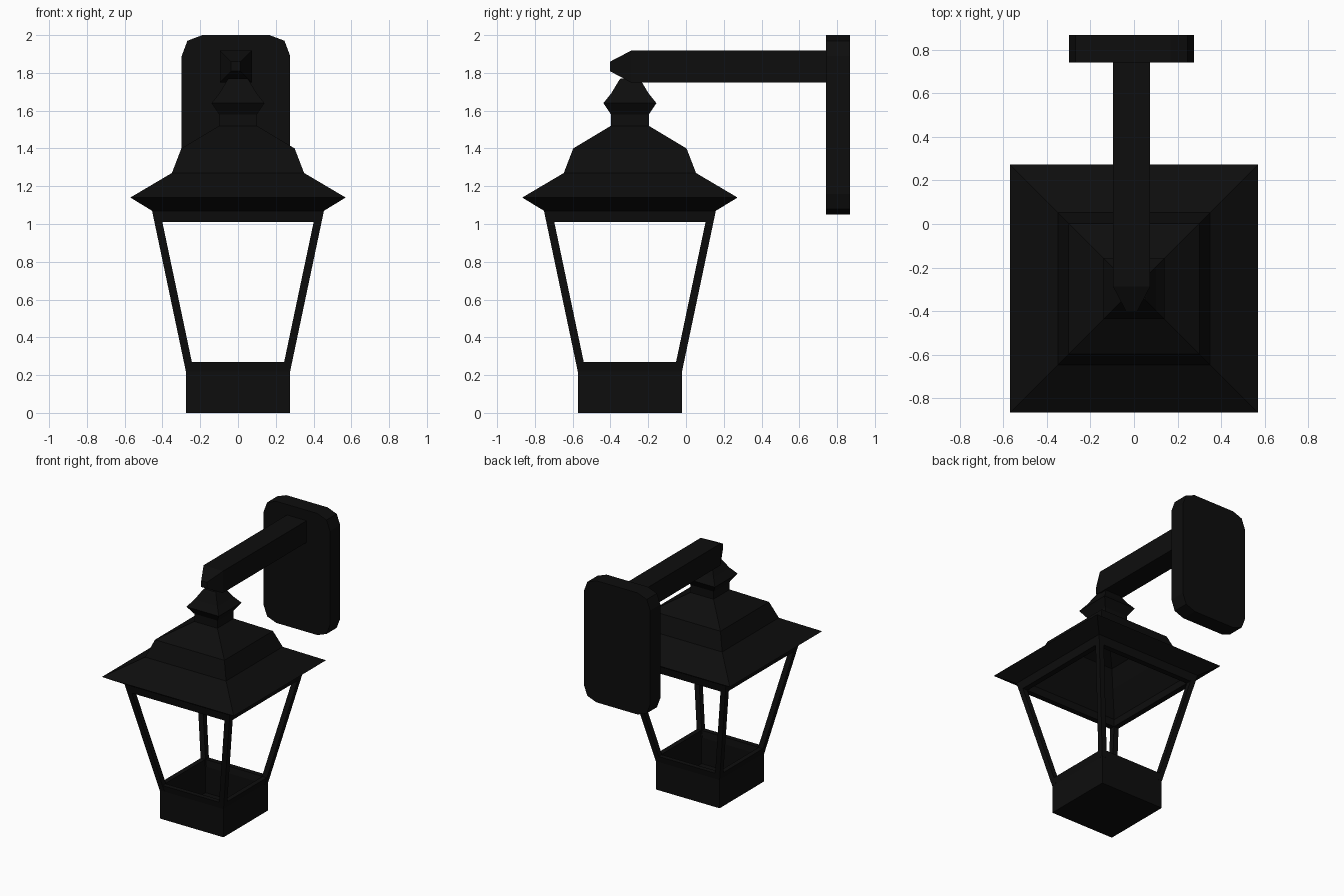
import bpy, bmesh

if "Cube" in bpy.data.objects:
    bpy.data.objects.remove(bpy.data.objects["Cube"])

CY = -0.297   # lantern axis
AX = -0.011   # arm and wall plate axis

metal = bpy.data.materials.new("black_metal")
metal.diffuse_color = (0.004, 0.004, 0.004, 1)
metal.use_nodes = True
metal.node_tree.nodes["Principled BSDF"].inputs["Base Color"].default_value = metal.diffuse_color


def finish(bm, name):
    bmesh.ops.recalc_face_normals(bm, faces=bm.faces)
    me = bpy.data.meshes.new(name)
    bm.to_mesh(me)
    bm.free()
    me.materials.append(metal)
    ob = bpy.data.objects.new(name, me)
    bpy.context.collection.objects.link(ob)
    return ob


def loft(name, rings):
    """Skin a list of point rings and cap both ends."""
    bm = bmesh.new()
    loops = [[bm.verts.new(p) for p in ring] for ring in rings]
    n = len(loops[0])
    for a, b in zip(loops, loops[1:]):
        for i in range(n):
            j = (i + 1) % n
            bm.faces.new((a[i], a[j], b[j], b[i]))
    bm.faces.new(loops[0])
    bm.faces.new(loops[-1])
    return finish(bm, name)


def square(r, z, cx=0, cy=CY):
    return [(cx + sx * r, cy + sy * r, z)
            for sx, sy in ((-1, -1), (1, -1), (1, 1), (-1, 1))]


# Open-topped base tray
loft("base_tray", [square(r, z) for r, z in (
    (0.275, 0), (0.275, 0.22), (0.286, 0.27), (0.248, 0.27),
    (0.24, 0.22), (0.24, 0.015))])

# Hollow roof with top rail, stepped hood and finial
loft("roof", [square(r, z) for r, z in (
    (0.05, 1.77), (0.058, 1.76), (0.10, 1.69), (0.14, 1.64), (0.10, 1.58),
    (0.10, 1.52), (0.30, 1.40), (0.35, 1.27), (0.57, 1.14),
    (0.455, 1.07), (0.442, 1.01), (0.40, 1.01), (0.415, 1.08),
    (0.33, 1.255), (0.28, 1.385), (0.08, 1.505))])

# Four slanted corner posts
T = 0.042
for sx, side in ((-1, "left"), (1, "right")):
    for sy, end in ((-1, "front"), (1, "back")):
        loft(f"post_{end}_{side}", [
            square(T / 2, z, sx * (r - T / 2), CY + sy * (r - T / 2))
            for r, z in ((0.276, 0.22), (0.455, 1.07))])


# Wall arm with a pyramid tip
def arm_ring(r, y, zc=1.834):
    return [(AX + sx * r, y, zc + sz * r)
            for sx, sz in ((-1, -1), (1, -1), (1, 1), (-1, 1))]


loft("wall_arm", [arm_ring(0.025, -0.403), arm_ring(0.085, -0.288),
                  arm_ring(0.085, 0.75)])

# Wall plate with clipped corners
quarter = [(0.287, 0.365), (0.257, 0.445), (0.178, 0.475)]
outline = (quarter + [(-x, z) for x, z in reversed(quarter)]
           + [(-x, -z) for x, z in quarter]
           + [(x, -z) for x, z in reversed(quarter)])
loft("wall_plate", [[(AX + x, y, 1.525 + z) for x, z in outline]
                    for y in (0.742, 0.868)])
